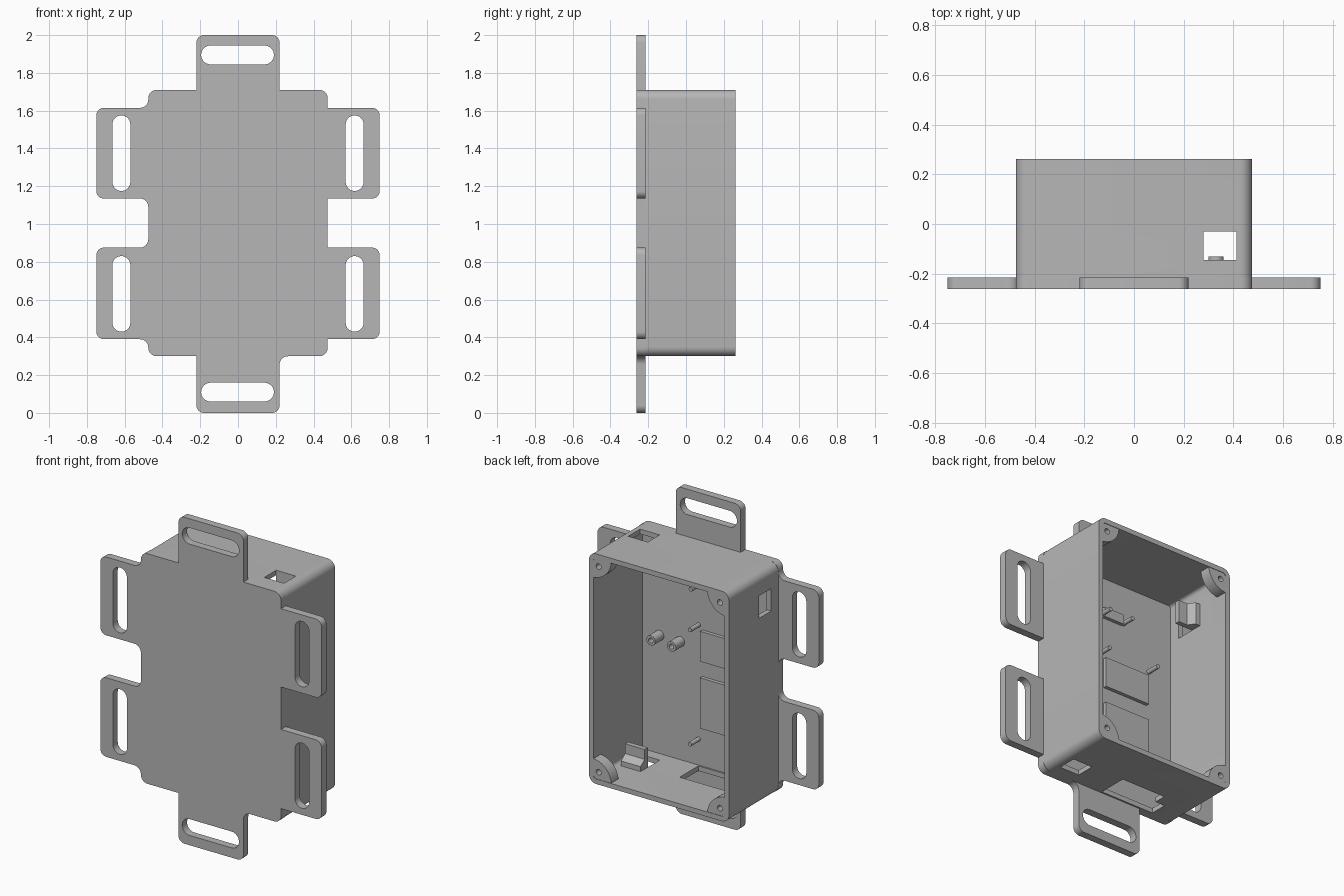
import bpy, bmesh, math
from mathutils import Vector

cube = bpy.data.objects.get("Cube")
if cube:
    bpy.data.objects.remove(cube, do_unlink=True)

grey = bpy.data.materials.new("plain_grey")
grey.use_nodes = True
COLOUR = (0.47, 0.47, 0.47, 1)
grey.diffuse_color = COLOUR
grey.node_tree.nodes["Principled BSDF"].inputs["Base Color"].default_value = COLOUR

MID = 1.005           # height of the box centre
FRONT, FLOOR, RIM = -0.262, -0.215, 0.262
W, H, WALL = 0.475, 0.705, 0.03


def rounded(points, steps=8):
    """Right-angled outline of (a, b, radius) corners with arcs."""
    out = []
    for i, (a, b, r) in enumerate(points):
        p = Vector((a, b))
        to_prev = (Vector(points[i - 1][:2]) - p).normalized()
        to_next = (Vector(points[(i + 1) % len(points)][:2]) - p).normalized()
        if r == 0:
            out.append(p)
            continue
        c = p + r * (to_prev + to_next)
        for k in range(steps + 1):
            t = math.pi / 2 * k / steps
            q = c - r * (to_next * math.cos(t) + to_prev * math.sin(t))
            if not out or (q - out[-1]).length > 1e-4:
                out.append(q)
    if (out[0] - out[-1]).length < 1e-4:
        out.pop()
    return out


def rect(a0, a1, b0, b1, r=0):
    return rounded([(a0, b0, r), (a1, b0, r), (a1, b1, r), (a0, b1, r)])


def circle(a, b, r):
    return rect(a - r, a + r, b - r, b + r, r)


def prism(name, loops, d0, d1, place=lambda a, b, d: (a, d, b)):
    """Extrude outlines (later loops are holes) from d0 to d1."""
    curve = bpy.data.curves.new(name, 'CURVE')
    curve.dimensions, curve.fill_mode = '2D', 'BOTH'
    curve.extrude = (d1 - d0) / 2
    for loop in loops:
        spline = curve.splines.new('POLY')
        spline.points.add(len(loop) - 1)
        for pt, q in zip(spline.points, loop):
            pt.co = (q[0], q[1], 0, 1)
        spline.use_cyclic_u = True
    temp = bpy.data.objects.new(name + "_outline", curve)
    bpy.context.collection.objects.link(temp)
    bpy.context.view_layer.update()
    graph = bpy.context.evaluated_depsgraph_get()
    mesh = bpy.data.meshes.new_from_object(temp.evaluated_get(graph))
    bpy.data.objects.remove(temp, do_unlink=True)
    bm = bmesh.new()
    bm.from_mesh(mesh)
    for v in bm.verts:
        v.co = place(v.co.x, v.co.y, v.co.z + (d0 + d1) / 2)
    bmesh.ops.remove_doubles(bm, verts=bm.verts, dist=1e-5)
    bmesh.ops.recalc_face_normals(bm, faces=bm.faces)
    bm.to_mesh(mesh)
    bm.free()
    mesh.materials.clear()
    mesh.materials.append(grey)
    obj = bpy.data.objects.new(name, mesh)
    bpy.context.collection.objects.link(obj)
    return obj


def cut(obj, x, y, z):
    """Cut a box-shaped opening given by its three ranges."""
    cutter = prism("cutter", [rect(*x, *z)], *y)
    mod = obj.modifiers.new("opening", 'BOOLEAN')
    mod.operation, mod.solver, mod.object = 'DIFFERENCE', 'EXACT', cutter
    bpy.context.view_layer.objects.active = obj
    bpy.ops.object.modifier_apply(modifier=mod.name)
    bpy.data.objects.remove(cutter, do_unlink=True)


# Mounting plate: box footprint with six slotted tabs
def side(s, fillet):
    pts = [(W, MID - H, 0.045)]
    for low, high in ((0.39, 0.875), (1.135, 1.615)):
        pts += [(W, low, fillet), (0.75, low, 0.04), (0.75, high, 0.04), (W, high, fillet)]
    pts.append((W, MID + H, 0.045))
    return [(s * x, z, r) for x, z, r in pts]


T = 0.22
outline = [(-T, MID - H, 0), (-T, 0, 0.04), (T, 0, 0.04), (T, MID - H, 0.045)]
outline += side(1, 0)
outline += [(T, MID + H, 0), (T, 2, 0.04), (-T, 2, 0.04), (-T, MID + H, 0)]
outline += side(-1, 0.044)[::-1]
slots = [rect(-0.195, 0.19, z, z + 0.1, 0.05) for z in (0.06, 1.845)]
for x in (-0.665, 0.57):
    slots += [rect(x, x + 0.095, z, z + 0.4, 0.0475) for z in (0.43, 1.175)]
parts = [prism("mounting_plate", [rounded(outline)] + slots, FRONT, FLOOR)]

# Box walls, open at the back
iw, ih = W - WALL, H - WALL
walls = prism("box_walls", [rect(-W, W, MID - H, MID + H, 0.05),
                            rect(-iw, iw, MID - ih, MID + ih, 0.02)], FLOOR, RIM)
port = (-0.145, -0.03)
cut(walls, (0.28, 0.413), port, (1.6, 1.8))
cut(walls, (0.28, 0.413), port, (0.2, 0.4))
cut(walls, (-0.6, -0.4), port, (1.445, 1.582))
cut(walls, (-0.24, 0.06), (-0.205, -0.025), (0.2, 0.4))
cut(walls, (-0.305, -0.23), (-0.205, -0.1), (0.2, 0.4))
parts.append(walls)

# Corner screw posts at the open rim
for sx in (-1, 1):
    for sz in (-1, 1):
        cx, cz = sx * (W - 0.02), MID + sz * (H - 0.02)
        fan = [(cx, cz)]
        for k in range(13):
            t = math.pi / 2 * k / 12
            fan.append((cx - sx * 0.13 * math.cos(t), cz - sz * 0.13 * math.sin(t)))
        hole = circle(sx * 0.411, MID + sz * 0.63, 0.017)
        parts.append(prism("screw_post", [fan, hole], 0.19, RIM - 0.003))

# Retaining clips beside the three ports
clip = [(-0.03, -0.01), (-0.03, 0.12), (0, 0.12), (0, 0.06), (0.04, 0.03), (0.04, -0.01)]
low, high = MID - ih, MID + ih
parts.append(prism("bottom_clip", [clip], 0.28, 0.413, lambda a, b, d: (d, a, low + b)))
parts.append(prism("top_clip", [clip], 0.28, 0.413, lambda a, b, d: (d, a, high - b)))
parts.append(prism("side_clip", [clip], 1.445, 1.582, lambda a, b, d: (b - iw, a, d)))

# Raised support pads on the floor
for x0, x1, z0, z1 in ((-0.27, 0.04, 0.98, 1.165), (-0.27, 0.04, 0.57, 0.88),
                       (-0.09, 0.05, 1.425, 1.485)):
    parts.append(prism("support_pad", [rect(x0, x1, z0, z1)], FLOOR - 0.01, FLOOR + 0.022))

# Locating pins and hollow standoffs
for x, z in ((0.065, 1.19), (-0.285, 1.2), (0.065, 0.49), (-0.285, 0.46),
             (0.06, 1.44), (-0.1, 1.44)):
    parts.append(prism("locating_pin", [circle(x, z, 0.013)], FLOOR - 0.01, -0.13))
for x in (0.19, 0.33):
    parts.append(prism("standoff", [circle(x, 1.055, 0.03), circle(x, 1.055, 0.015)],
                       FLOOR - 0.01, -0.13))

# Smooth the arcs, keep the edges crisp
bpy.ops.object.select_all(action='DESELECT')
for obj in parts:
    obj.select_set(True)
bpy.context.view_layer.objects.active = parts[0]
bpy.ops.object.shade_smooth_by_angle(angle=math.radians(30))
